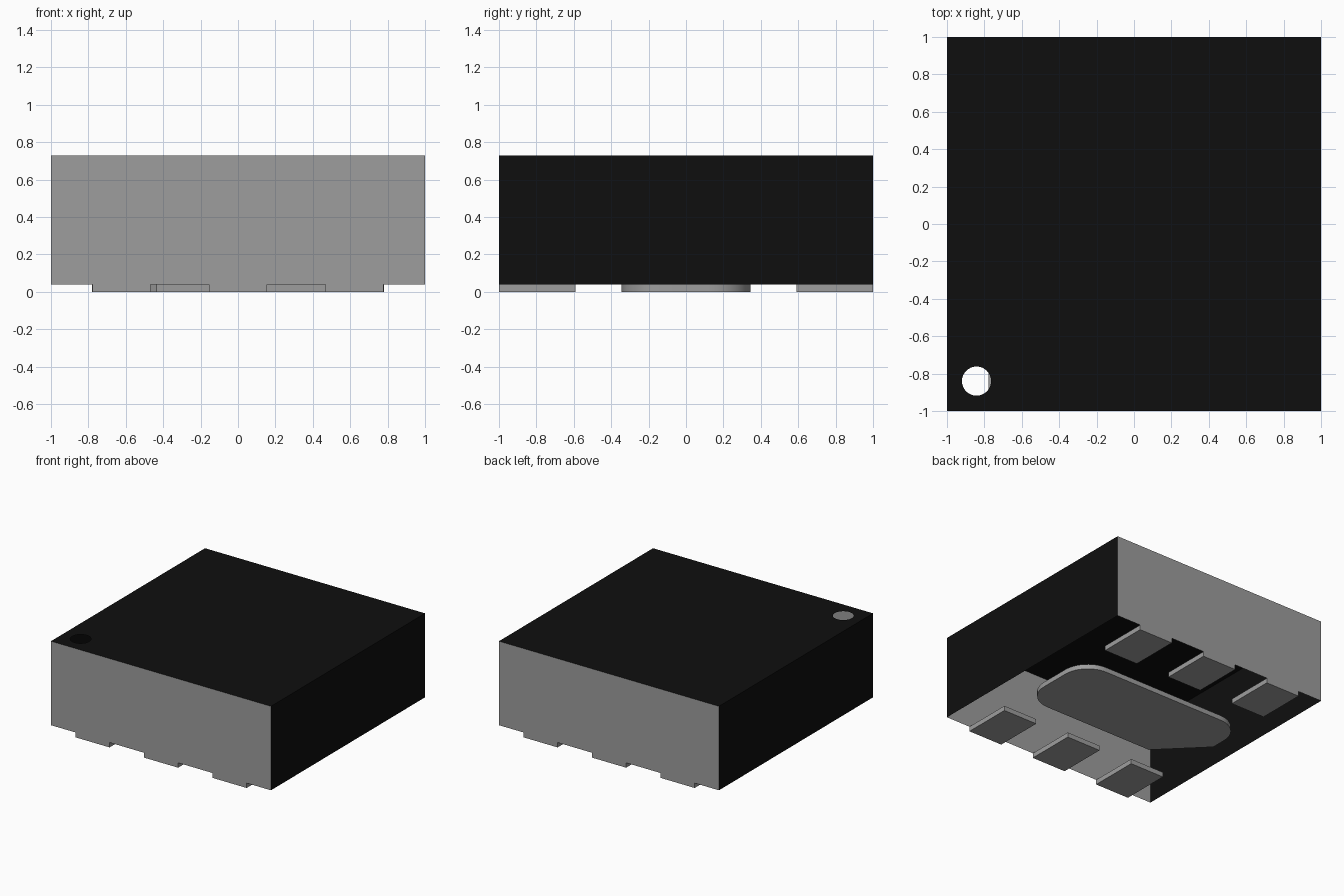
import bpy, bmesh
from math import sin, cos, pi, radians

if "Cube" in bpy.data.objects:
    bpy.data.objects.remove(bpy.data.objects["Cube"], do_unlink=True)

TOP, BASE = 0.73, 0.04


def make_material(name, rgb):
    mat = bpy.data.materials.new(name)
    mat.use_nodes = True
    mat.diffuse_color = (*rgb, 1)
    mat.node_tree.nodes["Principled BSDF"].inputs["Base Color"].default_value = (*rgb, 1)
    return mat


black = make_material("black resin", (0.0045, 0.0045, 0.0045))
grey = make_material("metal grey", (0.34, 0.34, 0.34))


def finish(name, bm, *mats):
    mesh = bpy.data.meshes.new(name)
    bm.to_mesh(mesh)
    bm.free()
    for mat in mats:
        mesh.materials.append(mat)
    obj = bpy.data.objects.new(name, mesh)
    bpy.context.collection.objects.link(obj)
    return obj


def loop_edges(bm, points, z):
    verts = [bm.verts.new((x, y, z)) for x, y in points]
    return [bm.edges.new((a, b)) for a, b in zip(verts, verts[1:] + verts[:1])]


def prism(name, points, z0, z1, mat):
    """Closed solid with the given counter-clockwise outline."""
    bm = bmesh.new()
    face = bm.faces.new([bm.verts.new((x, y, z0)) for x, y in points])
    grown = bmesh.ops.extrude_face_region(bm, geom=[face], use_keep_orig=True)
    verts = [g for g in grown["geom"] if isinstance(g, bmesh.types.BMVert)]
    bmesh.ops.translate(bm, verts=verts, vec=(0, 0, z1 - z0))
    bmesh.ops.recalc_face_normals(bm, faces=bm.faces[:])
    return finish(name, bm, mat)


def arc(cx, cy, r, start, sweep, n):
    return [(cx + r * cos(start + sweep * i / n), cy + r * sin(start + sweep * i / n))
            for i in range(n + 1)]


# Body: hollow shell, open below, with a round marker hole in the top
bm = bmesh.new()
rim = loop_edges(bm, [(-1, -1), (1, -1), (1, 1), (-1, 1)], TOP)
hole = loop_edges(bm, arc(-0.842, -0.84, 0.078, 0, 2 * pi, 32)[:-1], TOP)
bmesh.ops.triangle_fill(bm, edges=rim + hole, use_beauty=True, normal=(0, 0, 1))
walls = bmesh.ops.extrude_edge_only(bm, edges=rim)["geom"]
bmesh.ops.translate(bm, verts=[g for g in walls if isinstance(g, bmesh.types.BMVert)],
                    vec=(0, 0, BASE - TOP))
bmesh.ops.recalc_face_normals(bm, faces=bm.faces[:])
bm.normal_update()
# Front and back walls are grey, the rest black
for f in bm.faces:
    f.material_index = 1 if abs(f.normal.y) > 0.5 else 0
finish("body_shell", bm, black, grey)

# Contact pads: three along the front and three along the back
for side, y0, y1 in (("front", -1, -0.59), ("back", 0.59, 1)):
    for place, x in (("right", -0.623), ("middle", 0), ("left", 0.623)):
        a, b = x - 0.156, x + 0.156
        prism(f"{side}_{place}_pad", [(a, y0), (b, y0), (b, y1), (a, y1)], 0, BASE, grey)

# Central pad: three rounded corners and one chamfered corner
X, Y, R = 0.78, 0.345, 0.22
outline = arc(X - R, Y - R, R, 0, pi / 2, 12) + arc(R - X, Y - R, R, pi / 2, pi / 2, 12)
outline += [(-X, 0), (Y - X, -Y)] + arc(X - R, R - Y, R, -pi / 2, pi / 2, 12)
pad = prism("central_pad", outline, 0, BASE, grey)
bpy.ops.object.select_all(action="DESELECT")
pad.select_set(True)
bpy.context.view_layer.objects.active = pad
bpy.ops.object.shade_smooth_by_angle(angle=radians(30))
